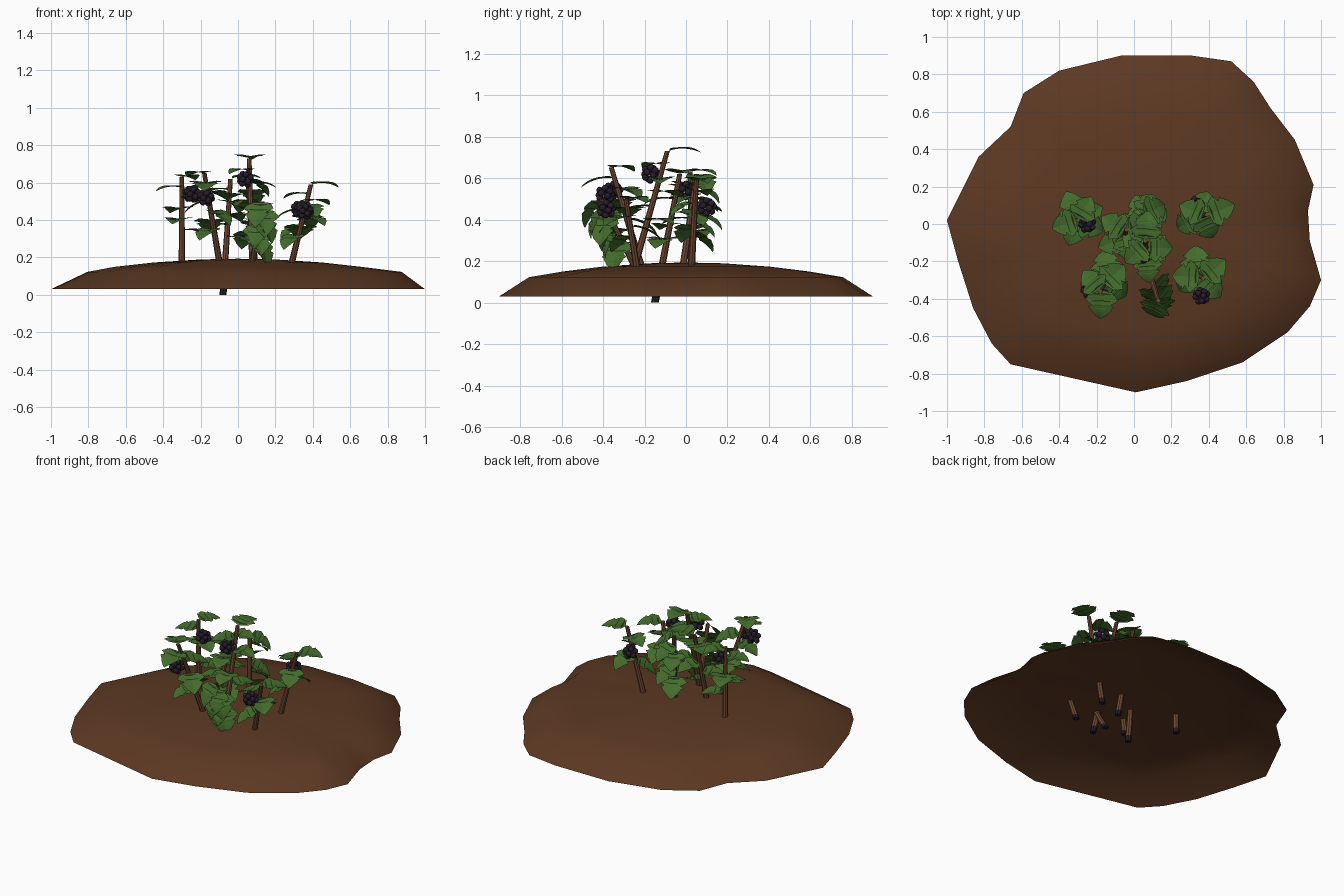
import bpy, bmesh, math, random
from mathutils import Vector, Matrix

if "Cube" in bpy.data.objects:
    bpy.data.objects.remove(bpy.data.objects["Cube"])

random.seed(4)


def material(name, rgb):
    m = bpy.data.materials.new(name)
    m.diffuse_color = (*rgb, 1)
    m.use_nodes = True
    m.node_tree.nodes["Principled BSDF"].inputs["Base Color"].default_value = m.diffuse_color
    return m


SOIL = material("soil brown", (0.107, 0.040, 0.016))
BARK = material("bark brown", (0.165, 0.066, 0.034))
LEAF = material("leaf green", (0.058, 0.150, 0.026))
BERRY = material("berry purple", (0.019, 0.012, 0.023))


def finish(bm, name, mats, smooth=None):
    me = bpy.data.meshes.new(name)
    bm.to_mesh(me)
    bm.free()
    for m in mats:
        me.materials.append(m)
    ob = bpy.data.objects.new(name, me)
    bpy.context.collection.objects.link(ob)
    if smooth:
        bpy.context.view_layer.objects.active = ob
        ob.select_set(True)
        bpy.ops.object.shade_smooth_by_angle(angle=math.radians(smooth))
        ob.select_set(False)
    return ob


# Soil mound: open shell made of shrinking copies of an uneven rim
RIM = [(-1, .02), (-.94, -.2), (-.86, -.45), (-.76, -.64), (-.66, -.75), (0.01, -.9),
       (.28, -.84), (.58, -.74), (.82, -.58), (.94, -.44), (1, -.3), (.94, -.09), (.93, .07),
       (.96, .21), (.86, .45), (.73, .62), (.64, .76), (.52, .87),
       (.31, .9), (-.07, .9), (-.4, .82), (-.59, .7), (-.66, .52), (-.83, .36)]
bm = bmesh.new()
rings = []
for f in (1, .84, .66, .45, .2):
    z = .03 if f == 1 else .193 - .1 * f ** 2
    shift = .035 if f == .84 else 0
    rings.append([bm.verts.new((x * f + shift, y * f, z)) for x, y in RIM])
top = bm.verts.new((0, 0, .193))
n = len(RIM)
for a, b in zip(rings, rings[1:]):
    for i in range(n):
        j = (i + 1) % n
        bm.faces.new((a[i], a[j], b[j], b[i]))
for i in range(n):
    bm.faces.new((rings[-1][i], rings[-1][(i + 1) % n], top))
finish(bm, "soil_mound", [SOIL], 50)


def stem(name, base, tip, sides=8):
    """Tapered tube with a dark buried end."""
    bm = bmesh.new()
    loops = []
    for t in (0, .05, .5, 1):
        p, r = base.lerp(tip, t), .019 - .007 * t
        angles = (2 * math.pi * i / sides for i in range(sides))
        loops.append([bm.verts.new(p + Vector((r * math.cos(a), r * math.sin(a), 0)))
                      for a in angles])
    for k, (a, b) in enumerate(zip(loops, loops[1:])):
        for i in range(sides):
            j = (i + 1) % sides
            bm.faces.new((a[i], a[j], b[j], b[i])).material_index = int(k == 0)
    bm.faces.new(loops[0][::-1]).material_index = 1
    bm.faces.new(loops[-1])
    finish(bm, name, [BARK, BERRY], 40)


def half_outline(steps=24):
    """Half of a broad leaf: wide lobes split by notches, edged with saw teeth."""
    pts = []
    for i in range(steps + 1):
        u = i / steps
        width = 1.15 * (u + .03) ** .4 * (1 - u) ** .85
        notch = 1 - .3 * max(0, math.cos(2 * math.pi * (u - .5) / .32)) ** 3
        tooth = .93 + .12 * (i % 2)
        lean = .05 * math.sin(math.pi * i / 3) if 0 < i < steps - 2 else 0
        pts.append((u + lean, width * notch * tooth if 0 < i < steps else 0))
    return pts


HALF = half_outline()


def add_leaf(bm, base, az, pitch, size):
    M = (Matrix.Translation(base) @ Matrix.Rotation(math.radians(az), 4, 'Z')
         @ Matrix.Rotation(math.radians(-pitch), 4, 'Y') @ Matrix.Scale(size, 4))

    def vert(u, v):
        z = .3 * abs(v) + .22 * u - .4 * u * u - .4 * v * v
        return bm.verts.new(M @ Vector((u + .05, v, z)))
    mid = [vert(i / (len(HALF) - 1), 0) for i in range(len(HALF))]
    for s in (1, -1):
        edge = [vert(u, v * s) if v else mid[i] for i, (u, v) in enumerate(HALF)]
        for i in range(len(HALF) - 1):
            f = list(dict.fromkeys((mid[i], mid[i + 1], edge[i + 1], edge[i])))
            bm.faces.new(f if s > 0 else f[::-1])


def cane(name, base, tip, facing, count=6, spread=None, droop=6, low=.5):
    """Stem with leaves: spiralling all round, or fanned about the facing."""
    base, tip = Vector(base), Vector(tip)
    stem(name + "_cane", base, tip)
    bm = bmesh.new()
    for k in range(count):
        turn = (k % 3 - 1) * spread if spread else k * 137.5
        t = 1 - (1 - low) * k / (count - 1)
        pitch = random.uniform(-6, 6) + (6 - droop * min(k, 3) / 2 if not spread else -droop)
        add_leaf(bm, base.lerp(tip, t), facing + turn, pitch, random.uniform(.135, .16))
    finish(bm, name + "_leaves", [LEAF])


# Canes, each leaning its own way
cane("left", (-.30, .03, .06), (-.30, .02, .63), 60)
cane("front_left", (-.08, -.18, .06), (-.18, -.36, .65), 130, 7, droop=18)
cane("tall", (.08, -.28, .06), (.06, -.09, .73), 85)
cane("middle", (-.08, -.15, 0), (-.04, -.03, .62), 10, 6)
cane("back", (.10, -.03, .06), (.05, .05, .62), 70, 6, 45, 25)
cane("right", (.26, .02, .06), (.39, .05, .59), 20, 5, droop=20, low=.6)
cane("front_right", (.26, -.22, .06), (.37, -.29, .5), 40, 5, droop=16, low=.6)
cane("front", (.06, -.19, .06), (.13, -.41, .5), 285, 6, 40, 55, .55)

# Berry clusters: small spheres spread over a ball
CLUSTERS = [(-.25, 0, .54), (-.17, -.39, .52), (-.24, -.35, .54),
            (.04, -.17, .62), (.33, .1, .46), (.36, -.385, .45)]
for k, c in enumerate(CLUSTERS):
    bm = bmesh.new()
    for i in range(14):
        z = 1 - (2 * i + 1) / 14
        a, q = i * 2.4, math.sqrt(1 - z * z)
        p = Vector(c) + .033 * Vector((q * math.cos(a), q * math.sin(a), z))
        bmesh.ops.create_icosphere(bm, subdivisions=2, radius=.017,
                                   matrix=Matrix.Translation(p))
    finish(bm, f"berries_{k + 1}", [BERRY], 60)
